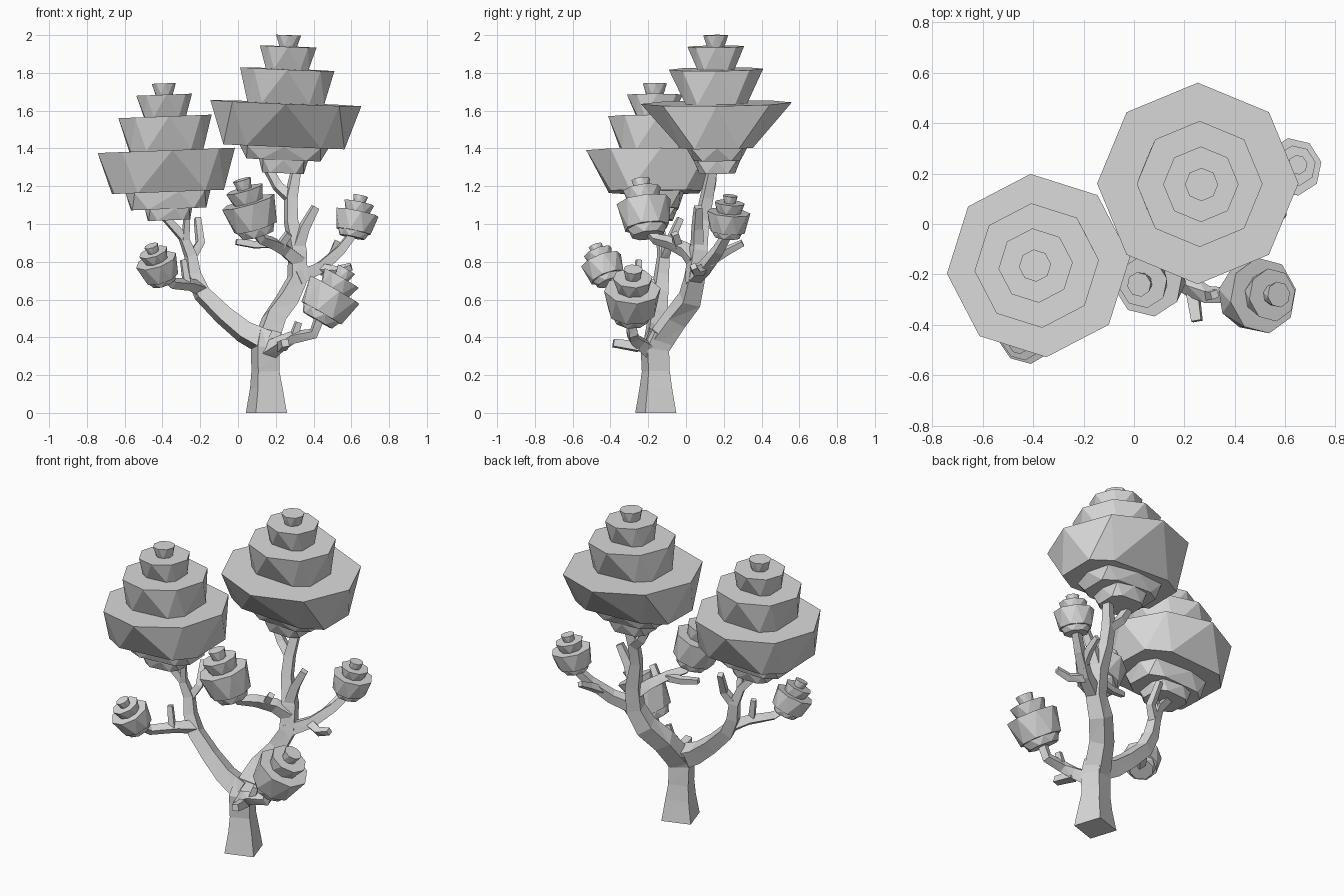
import bpy, bmesh
from math import cos, sin, radians, tau, copysign
from mathutils import Vector

if "Cube" in bpy.data.objects:
    bpy.data.objects.remove(bpy.data.objects["Cube"])

GREY = (0.7, 0.7, 0.7, 1)
grey = bpy.data.materials.new("matte grey")
grey.use_nodes = True
grey.diffuse_color = GREY
grey.node_tree.nodes["Principled BSDF"].inputs["Base Color"].default_value = GREY


def loft(bm, rings):
    """Bridge a list of equal rings into a closed solid."""
    loops = [[bm.verts.new(p) for p in ring] for ring in rings]
    n = len(loops[0])
    for a, b in zip(loops, loops[1:]):
        for i in range(n):
            j = (i + 1) % n
            bm.faces.new((a[i], a[j], b[j]))
            bm.faces.new((a[i], b[j], b[i]))
    bm.faces.new(loops[0][::-1])
    bm.faces.new(loops[-1])


def finish(name, bm):
    bmesh.ops.recalc_face_normals(bm, faces=bm.faces)
    mesh = bpy.data.meshes.new(name)
    bm.to_mesh(mesh)
    bm.free()
    mesh.materials.append(grey)
    bpy.context.collection.objects.link(bpy.data.objects.new(name, mesh))


def branch(name, *points):
    """Four-sided limb through (x, y, z, radius) points."""
    centres = [Vector(p[:3]) for p in points]
    rings = []
    last = len(points) - 1
    for i, p in enumerate(points):
        along = centres[min(i + 1, last)] - centres[max(i - 1, 0)]
        turn = Vector((0, 0, 1)).rotation_difference(along)
        rings.append([centres[i] + turn @ Vector((cos(a), sin(a), 0)) * p[3]
                      for a in (tau * k / 4 + radians(63) for k in range(4))])
    bm = bmesh.new()
    loft(bm, rings)
    finish(name, bm)


def rounded(value, power):
    return copysign(abs(value) ** power, value)


def foliage(name, base, tip, tiers, phase=0, twist=22):
    """Stack of eight-sided tiers: (low, high, bottom rx, ry, top rx, ry)."""
    base, tip = Vector(base), Vector(tip)
    turn = Vector((0, 0, 1)).rotation_difference(tip - base)

    def ring(h, rx, ry, spin):
        power = 1 if rx == ry else 0.55      # oblong rings are boxier
        angles = [tau * k / 8 + radians(spin) for k in range(8)]
        return [base + turn @ Vector((rx * rounded(cos(a), power),
                                      ry * rounded(sin(a), power), h)) for a in angles]

    bm = bmesh.new()
    for low, high, bottom_x, bottom_y, top_x, top_y in tiers:
        loft(bm, [ring(low, bottom_x, bottom_y, phase + twist),
                  ring(high, top_x, top_y, phase)])
    finish(name, bm)


# Trunk and the two main limbs
branch("trunk", (.15, -.16, 0, .122), (.15, -.16, .13, .097), (.145, -.16, .22, .083),
       (.145, -.165, .34, .086), (.155, -.13, .42, .08))
branch("right_limb", (.14, -.16, .35, .078), (.19, -.055, .5, .072), (.26, .02, .6, .07),
       (.315, .045, .71, .062), (.315, .065, .86, .055), (.28, .085, 1.02, .042),
       (.28, .11, 1.14, .04), (.31, .14, 1.3, .03))
branch("left_limb", (.15, -.16, .37, .078), (.03, -.16, .43, .066), (-.08, -.15, .52, .058),
       (-.19, -.14, .63, .052), (-.235, -.13, .73, .045), (-.25, -.12, .83, .038),
       (-.29, -.13, .93, .03), (-.39, -.16, 1.04, .025))

# Smaller branches and twigs
branch("crown_fork_right", (.285, .11, 1.13, .035), (.21, .13, 1.2, .032), (.16, .14, 1.29, .028))
branch("crown_fork_left", (-.25, -.12, .82, .033), (-.2, -.09, .9, .028), (-.215, -.03, 1.03, .022))
branch("crown_twig_left", (-.28, -.13, .9, .025), (-.27, -.15, 1.04, .02))
branch("low_left_branch", (-.2, -.14, .66, .042), (-.26, -.24, .68, .034),
       (-.35, -.36, .685, .03), (-.4, -.42, .73, .025))
branch("low_left_twig", (-.27, -.26, .68, .025), (-.29, -.25, .81, .02))
branch("low_right_branch", (.15, -.18, .32, .055), (.23, -.25, .37, .042),
       (.29, -.28, .4, .036), (.4, -.285, .42, .032), (.43, -.29, .5, .03))
branch("low_right_stub", (.23, -.25, .35, .035), (.25, -.385, .37, .028))
branch("low_right_twig", (.29, -.28, .39, .028), (.32, -.28, .48, .022))
branch("middle_branch", (.32, .05, .8, .048), (.25, 0, .86, .042), (.18, -.08, .9, .036),
       (.12, -.16, .92, .03), (.09, -.2, .97, .028))
branch("middle_stub", (.18, -.07, .895, .028), (.09, -.09, .89, .025), (-.01, -.11, .905, .02))
branch("middle_twig", (.22, -.04, .88, .028), (.27, -.06, .95, .024))
branch("far_right_branch", (.31, .03, .71, .05), (.44, .1, .77, .042), (.54, .17, .86, .034),
       (.61, .22, .95, .028))
branch("far_right_stub", (.44, .09, .76, .032), (.52, .05, .75, .028), (.6, .04, .775, .022))
branch("far_right_twig", (.48, .12, .8, .03), (.51, .22, .86, .026), (.52, .3, .9, .02))
branch("upper_twig", (.31, .06, .86, .042), (.35, .06, .98, .035), (.41, .065, 1.09, .026))

# Two large crowns
foliage("right_crown", (.238, .165, 1.27), (.268, .157, 2.0), [
    (0, .07, .115, .1, .13, .125), (.07, .14, .205, .13, .235, .165),
    (.14, .37, .335, .2, .4, .4), (.37, .55, .212, .17, .25, .25),
    (.55, .67, .118, .102, .15, .15), (.67, .73, .05, .05, .066, .066)])
foliage("left_crown", (-.365, -.165, 1.02), (-.393, -.165, 1.745), [
    (0, .06, .115, .1, .125, .12), (.06, .15, .205, .13, .225, .155),
    (.15, .37, .305, .25, .365, .365), (.37, .55, .202, .185, .248, .248),
    (.55, .665, .115, .1, .148, .148), (.665, .725, .048, .048, .064, .064)],
    phase=5)

# Four small tufts share one proportioned stack
STACK = [(0, .14, .6, .72), (.14, .6, .82, 1), (.6, .83, .56, .7), (.83, 1, .27, .34)]
tufts = {
    "low_left_tuft": ((-.395, -.405, .69), (-.46, -.48, .885), .113),
    "middle_tuft": ((.105, -.2, .94), (.02, -.24, 1.235), .146),
    "far_right_tuft": ((.605, .215, .93), (.65, .235, 1.15), .116),
    "low_right_tuft": ((.42, -.29, .49), (.575, -.28, .76), .152),
}
for name, (base, tip, size) in tufts.items():
    length = (Vector(tip) - Vector(base)).length
    foliage(name, base, tip, [(a * length, b * length, low * size, low * size,
                               top * size, top * size) for a, b, low, top in STACK], phase=10)
